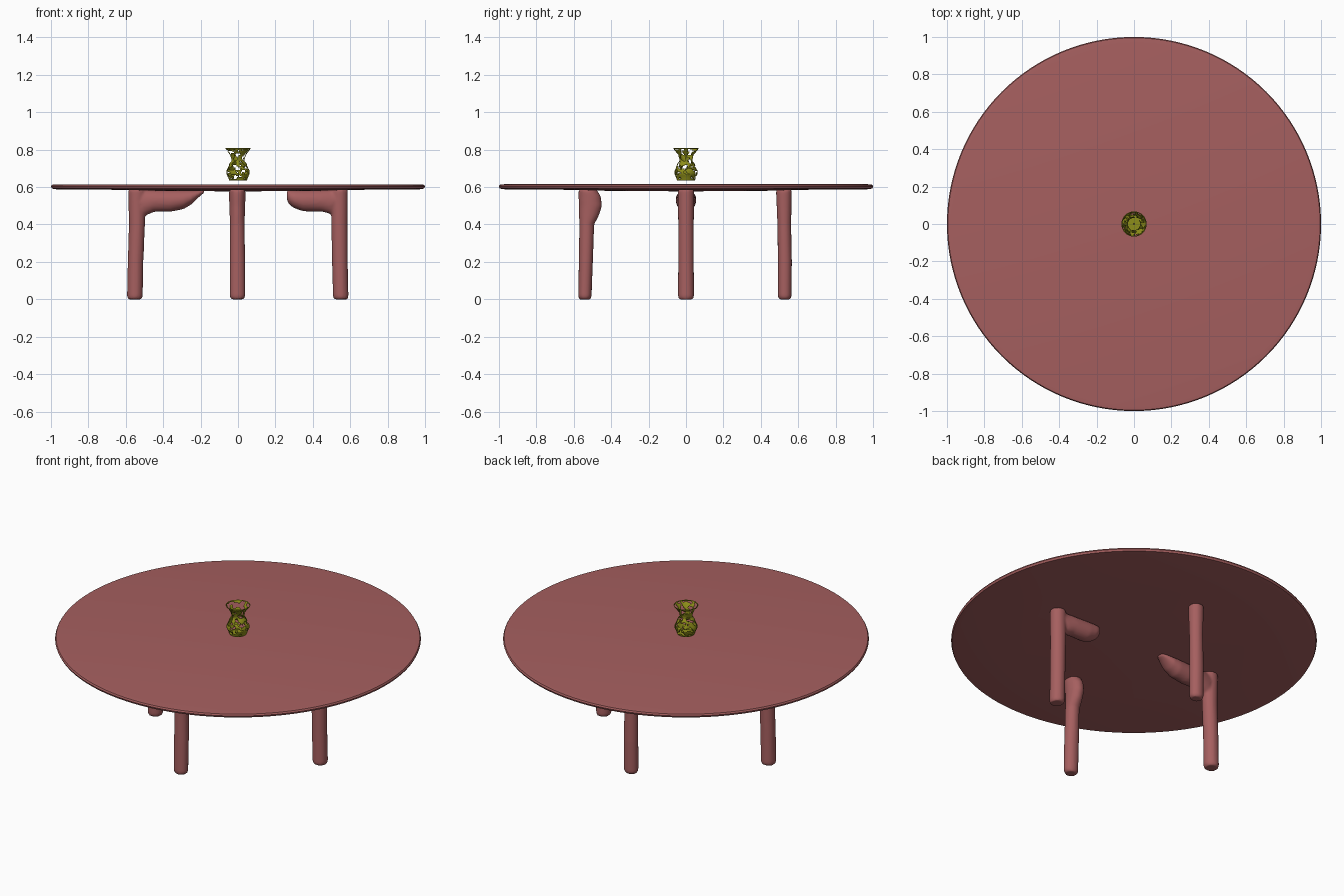
import bpy, bmesh, math
from mathutils import Vector, noise

if "Cube" in bpy.data.objects:
    bpy.data.objects.remove(bpy.data.objects["Cube"])


def material(name, color):
    m = bpy.data.materials.new(name)
    m.diffuse_color = (*color, 1)
    m.use_nodes = True
    m.node_tree.nodes["Principled BSDF"].inputs["Base Color"].default_value = m.diffuse_color
    return m


WOOD = material("rosewood", (0.38, 0.115, 0.115))
OLIVE = material("olive_glaze", (0.27, 0.27, 0.01))


def add_object(name, bm, mat, angle=40):
    bmesh.ops.recalc_face_normals(bm, faces=bm.faces)
    me = bpy.data.meshes.new(name)
    bm.to_mesh(me)
    bm.free()
    me.materials.append(mat)
    ob = bpy.data.objects.new(name, me)
    bpy.context.collection.objects.link(ob)
    bpy.ops.object.select_all(action='DESELECT')
    ob.select_set(True)
    bpy.context.view_layer.objects.active = ob
    bpy.ops.object.shade_smooth_by_angle(angle=math.radians(angle))
    return ob


def loft(bm, sections, u, v, n=20, caps=True):
    """Skin elliptical rings given as (centre, radius along u, radius along v)."""
    rings = []
    for c, a, b in sections:
        rings.append([bm.verts.new(Vector(c) + u * a * math.cos(t) + v * b * math.sin(t))
                      for t in (2 * math.pi * i / n for i in range(n))])
    for r, s in zip(rings, rings[1:]):
        for i in range(n):
            j = (i + 1) % n
            bm.faces.new((r[i], r[j], s[j], s[i]))
    if caps:
        bm.faces.new(rings[0])
        bm.faces.new(rings[-1])


X, Y, Z = Vector((1, 0, 0)), Vector((0, 1, 0)), Vector((0, 0, 1))

# Round top: thin rim, slightly thicker towards the middle underneath
bm = bmesh.new()
top = [(0.01, 0.577), (0.4, 0.579), (0.6, 0.585), (0.97, 0.588), (0.995, 0.592),
       (1.0, 0.603), (0.995, 0.612), (0.97, 0.615), (0.01, 0.615)]
loft(bm, [((0, 0, z), r, r) for r, z in top], X, Y, n=128)
add_object("table_top", bm, WOOD)


def leg(name, path, bracket=None):
    """Upright leg, path = (x, y, z, rx, ry); bracket = (x, z low, half width)."""
    bm = bmesh.new()
    loft(bm, [((x, y, z), rx, ry) for x, y, z, rx, ry in path], X, Y)
    if bracket:
        loft(bm, [((x, 0, (0.585 + lo) / 2), w, (0.585 - lo) / 2) for x, lo, w in bracket], Y, Z)
    ob = add_object(name, bm, WOOD)
    # Fuse the pieces and soften the joins
    rm = ob.modifiers.new("fuse", 'REMESH')
    rm.mode = 'VOXEL'
    rm.voxel_size = 0.008
    rm.use_smooth_shade = True
    sm = ob.modifiers.new("soften", 'SMOOTH')
    sm.factor = 0.5
    sm.iterations = 4


# Side legs with brackets running inwards under the top
leg("left_leg",
    [(-0.552, 0, 0.0, 0.036, 0.038), (-0.551, 0, 0.015, 0.042, 0.043), (-0.548, 0, 0.2, 0.042, 0.042),
     (-0.54, 0, 0.4, 0.043, 0.042), (-0.54, 0, 0.585, 0.047, 0.044)],
    [(-0.56, 0.5, 0.035), (-0.51, 0.44, 0.042), (-0.45, 0.467, 0.048), (-0.36, 0.468, 0.054),
     (-0.29, 0.482, 0.056), (-0.245, 0.51, 0.05), (-0.205, 0.55, 0.035), (-0.18, 0.57, 0.02)])
leg("right_leg",
    [(0.55, 0, 0.0, 0.036, 0.038), (0.549, 0, 0.015, 0.042, 0.043), (0.545, 0, 0.2, 0.042, 0.042),
     (0.542, 0, 0.4, 0.044, 0.042), (0.543, 0, 0.585, 0.045, 0.044)],
    [(0.56, 0.5, 0.035), (0.5, 0.455, 0.042), (0.45, 0.468, 0.048), (0.35, 0.47, 0.054),
     (0.3, 0.487, 0.052), (0.275, 0.505, 0.042), (0.262, 0.53, 0.025)])

# Front leg swells inwards near its top, back leg is plain
leg("front_leg",
    [(-0.003, -0.54, 0.0, 0.034, 0.03), (-0.003, -0.54, 0.015, 0.042, 0.036), (-0.003, -0.535, 0.2, 0.042, 0.038),
     (-0.004, -0.53, 0.4, 0.039, 0.04), (-0.004, -0.518, 0.45, 0.041, 0.054), (-0.004, -0.51, 0.5, 0.043, 0.062),
     (-0.004, -0.515, 0.55, 0.044, 0.06), (-0.004, -0.525, 0.585, 0.044, 0.05)])
leg("back_leg",
    [(-0.003, 0.527, 0.0, 0.033, 0.03), (-0.003, 0.527, 0.015, 0.041, 0.037), (-0.003, 0.528, 0.2, 0.041, 0.038),
     (-0.003, 0.525, 0.4, 0.039, 0.037), (-0.003, 0.523, 0.585, 0.043, 0.043)])

# Openwork vase: lathe profile with irregular gaps in its thin wall
profile = [(0.003, 0.637), (0.02, 0.637), (0.047, 0.637), (0.052, 0.652), (0.061, 0.672), (0.061, 0.685),
           (0.052, 0.705), (0.044, 0.725), (0.034, 0.738), (0.034, 0.75), (0.04, 0.77),
           (0.05, 0.785), (0.062, 0.8), (0.066, 0.808)]
bm = bmesh.new()
rings = []
for (r0, z0), (r1, z1) in zip(profile, profile[1:]):
    for k in range(3):
        f = k / 3
        rings.append(((0, 0, z0 + (z1 - z0) * f), r0 + (r1 - r0) * f, r0 + (r1 - r0) * f))
rings.append(((0, 0, profile[-1][1]), profile[-1][0], profile[-1][0]))
loft(bm, rings, X, Y, n=72, caps=False)
gaps = [f for f in bm.faces
        if 0.64 < f.calc_center_median().z < 0.803
        and noise.noise(f.calc_center_median() * 48 + Vector((3.1, 7.4, 1.7))) > 0.06]
bmesh.ops.delete(bm, geom=gaps, context='FACES')
vase = add_object("vase", bm, OLIVE)
wall = vase.modifiers.new("wall", 'SOLIDIFY')
wall.thickness = 0.003
wall.offset = 0
